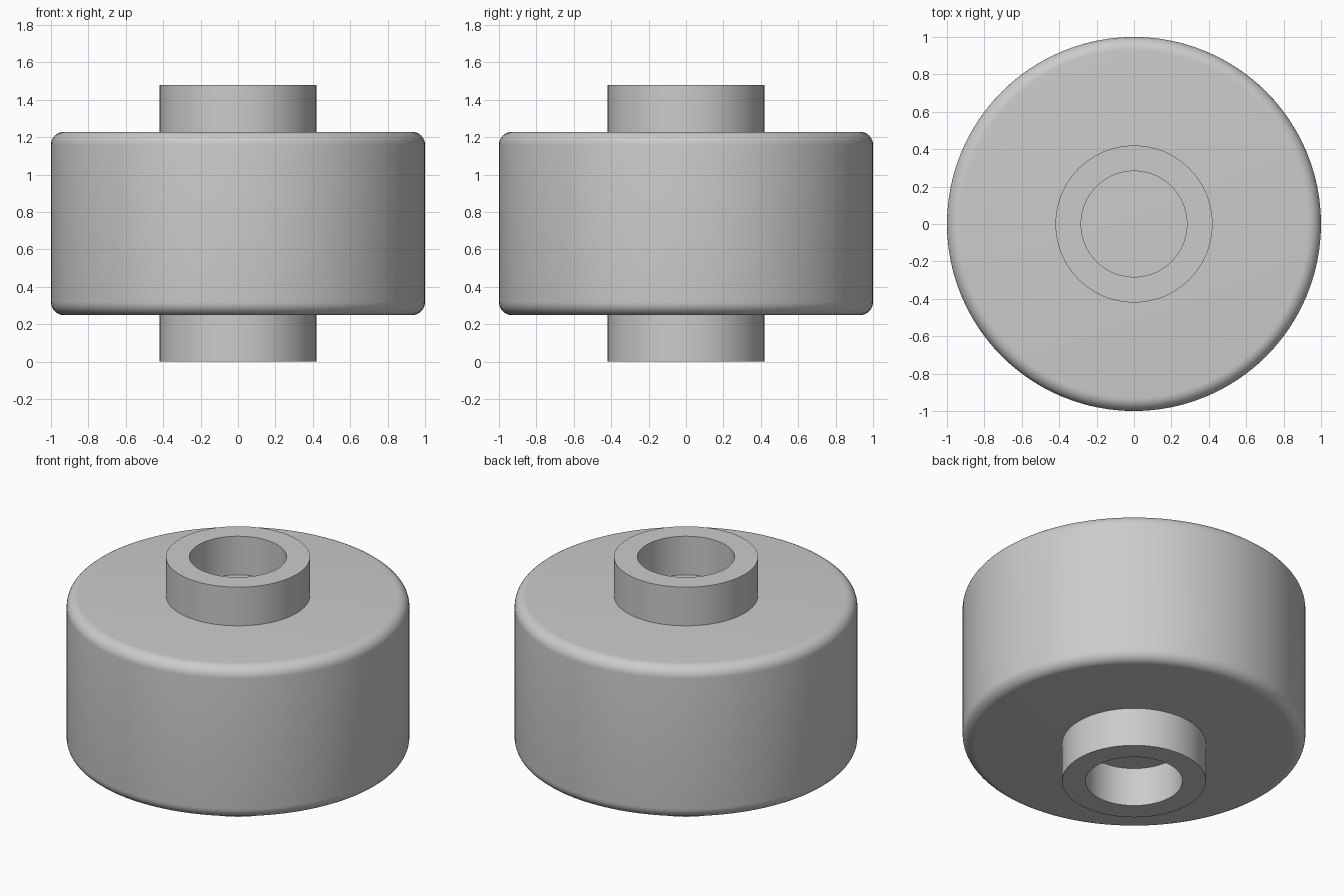
import bpy, bmesh, math

SEGMENTS = 96
BODY_BOTTOM, BODY_TOP = 0.249, 1.229
HEIGHT = 1.478
HUB_RADIUS, BORE_RADIUS = 0.42, 0.283
FILLET = 0.07

cube = bpy.data.objects.get("Cube")
if cube:
    bpy.data.objects.remove(cube, do_unlink=True)

# Single plain grey finish
GREY = (0.6, 0.6, 0.6, 1)
grey = bpy.data.materials.new("plain grey")
grey.use_nodes = True
grey.diffuse_color = GREY
grey.node_tree.nodes["Principled BSDF"].inputs["Base Color"].default_value = GREY


def lathe(name, profile, closed=False):
    """Spin a list of (radius, height) points around the z axis."""
    bm = bmesh.new()
    verts = [bm.verts.new((r, 0, z)) for r, z in profile]
    edges = [bm.edges.new(pair) for pair in zip(verts, verts[1:])]
    if closed:
        edges.append(bm.edges.new((verts[-1], verts[0])))
    bmesh.ops.spin(bm, geom=verts + edges, cent=(0, 0, 0), axis=(0, 0, 1),
                   angle=math.tau, steps=SEGMENTS)
    bmesh.ops.remove_doubles(bm, verts=bm.verts, dist=1e-4)
    bmesh.ops.recalc_face_normals(bm, faces=bm.faces)
    mesh = bpy.data.meshes.new(name)
    bm.to_mesh(mesh)
    bm.free()
    mesh.materials.append(grey)
    obj = bpy.data.objects.new(name, mesh)
    bpy.context.collection.objects.link(obj)
    bpy.ops.object.select_all(action="DESELECT")
    obj.select_set(True)
    bpy.context.view_layer.objects.active = obj
    bpy.ops.object.shade_smooth_by_angle(angle=math.radians(35))
    return obj


def fillet(center_z, start):
    """Quarter-round rim points starting at the given angle."""
    angles = [math.radians(start + 90 * i / 8) for i in range(9)]
    return [(1 - FILLET + FILLET * math.cos(a), center_z + FILLET * math.sin(a))
            for a in angles]


# Wheel body: solid drum with rounded rims
lathe("wheel_body", [(0, BODY_BOTTOM)]
      + fillet(BODY_BOTTOM + FILLET, -90)
      + fillet(BODY_TOP - FILLET, 0)
      + [(0, BODY_TOP)])

# Hub collars: open rings standing on both faces of the drum
for name, low, high in (("upper_collar", BODY_TOP, HEIGHT),
                        ("lower_collar", 0, BODY_BOTTOM)):
    lathe(name, [(BORE_RADIUS, low), (HUB_RADIUS, low),
                 (HUB_RADIUS, high), (BORE_RADIUS, high)], closed=True)
